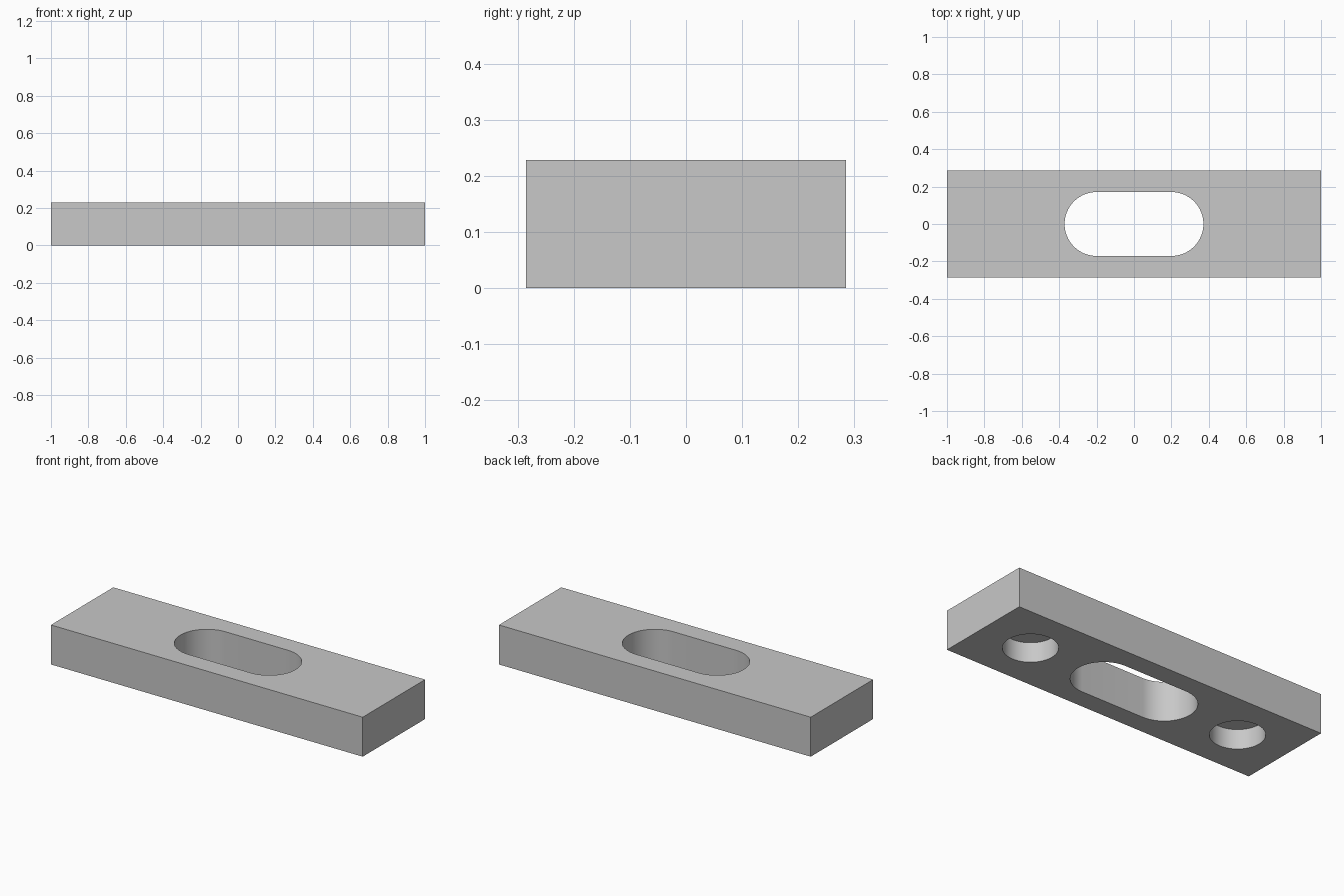
import bpy, bmesh, math

if "Cube" in bpy.data.objects:
    bpy.data.objects.remove(bpy.data.objects["Cube"])

LENGTH, WIDTH, HEIGHT = 2.0, 0.571, 0.229
SLOT_RADIUS, SLOT_OFFSET = 0.171, 0.2
HOLE_RADIUS, HOLE_OFFSET, HOLE_DEPTH = 0.143, 0.686, 0.114
MARGIN = 0.1

grey = bpy.data.materials.new("light grey")
grey.use_nodes = True
grey.diffuse_color = (0.58, 0.58, 0.58, 1)
grey.node_tree.nodes["Principled BSDF"].inputs["Base Color"].default_value = grey.diffuse_color


def prism(name, outline, bottom, top):
    """Extrude a closed xy outline from one height to another."""
    bm = bmesh.new()
    face = bm.faces.new([bm.verts.new((x, y, bottom)) for x, y in outline])
    side = bmesh.ops.extrude_face_region(bm, geom=[face])["geom"]
    verts = [v for v in side if isinstance(v, bmesh.types.BMVert)]
    bmesh.ops.translate(bm, verts=verts, vec=(0, 0, top - bottom))
    bmesh.ops.recalc_face_normals(bm, faces=bm.faces[:])
    mesh = bpy.data.meshes.new(name)
    bm.to_mesh(mesh)
    bm.free()
    mesh.materials.append(grey)
    obj = bpy.data.objects.new(name, mesh)
    bpy.context.collection.objects.link(obj)
    return obj


def arc(cx, radius, start, sweep, steps):
    """Points along an arc centred on the x axis."""
    return [(cx + radius * math.cos(start + sweep * i / steps),
             radius * math.sin(start + sweep * i / steps)) for i in range(steps + 1)]


# Plain rectangular bar
hx, hy = LENGTH / 2, WIDTH / 2
plate = prism("slotted_plate", [(-hx, -hy), (hx, -hy), (hx, hy), (-hx, hy)], 0, HEIGHT)

# Through slot with round ends
slot_outline = (arc(SLOT_OFFSET, SLOT_RADIUS, -math.pi / 2, math.pi, 32)
                + arc(-SLOT_OFFSET, SLOT_RADIUS, math.pi / 2, math.pi, 32))
cutters = [prism("slot_cutter", slot_outline, -MARGIN, HEIGHT + MARGIN)]

# Blind round holes in the underside
for side, sign in (("left", 1), ("right", -1)):
    circle = arc(sign * HOLE_OFFSET, HOLE_RADIUS, 0, math.tau, 64)[:-1]
    cutters.append(prism(side + "_hole_cutter", circle, -MARGIN, HOLE_DEPTH))

# Cut the openings and keep their rims sharp
bpy.context.view_layer.objects.active = plate
plate.select_set(True)
for cutter in cutters:
    cutter.hide_render = True
    cut = plate.modifiers.new(cutter.name, "BOOLEAN")
    cut.operation = "DIFFERENCE"
    cut.solver = "EXACT"
    cut.object = cutter
    bpy.ops.object.modifier_apply(modifier=cut.name)
    bpy.data.objects.remove(cutter)
bpy.ops.object.shade_smooth_by_angle(angle=math.radians(30))
